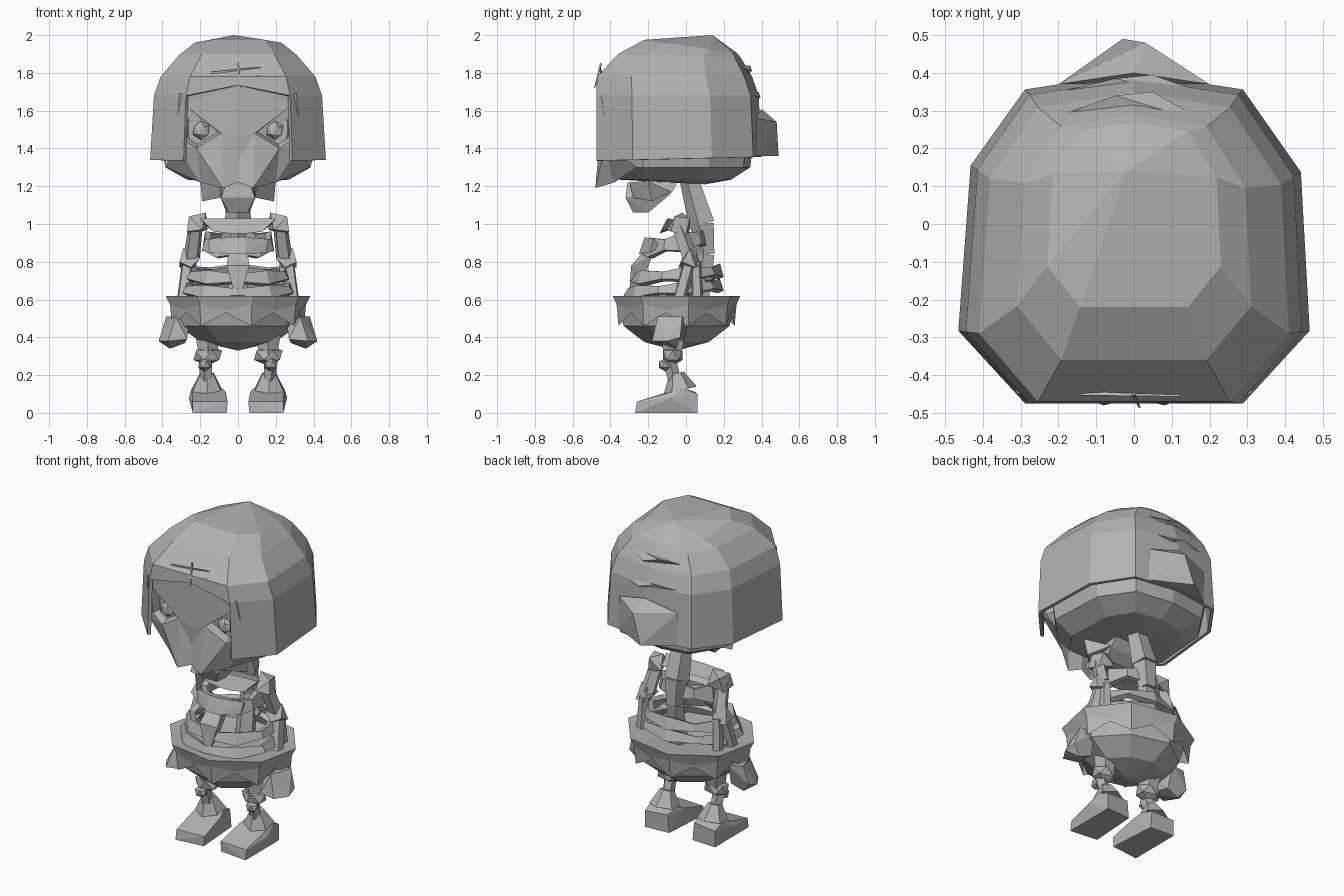
import bpy, bmesh
from math import cos, sin, pi
from mathutils import Vector

if "Cube" in bpy.data.objects:
    bpy.data.objects.remove(bpy.data.objects["Cube"])

grey = bpy.data.materials.new("bone_grey")
grey.use_nodes = True
grey.diffuse_color = (0.45, 0.45, 0.45, 1)
grey.node_tree.nodes["Principled BSDF"].inputs["Base Color"].default_value = (0.45, 0.45, 0.45, 1)


def finish(name, bm, thick=0):
    me = bpy.data.meshes.new(name)
    bm.to_mesh(me)
    bm.free()
    me.materials.append(grey)
    ob = bpy.data.objects.new(name, me)
    bpy.context.collection.objects.link(ob)
    if thick:
        mod = ob.modifiers.new("thickness", "SOLIDIFY")
        mod.thickness = thick
        mod.offset = -1
    return ob


def loft(name, rings, bottom=None, top=None, thick=0, skip=()):
    """Join rings upward; close the ends with a fan to a point."""
    bm = bmesh.new()
    vs = [[bm.verts.new(p) for p in r] for r in rings]
    n = len(rings[0])
    for k in range(len(rings) - 1):
        for i in range(n):
            if (k, i) not in skip:
                j = (i + 1) % n
                bm.faces.new((vs[k][i], vs[k][j], vs[k + 1][j], vs[k + 1][i]))
    for tip, ring in ((bottom, vs[0][::-1]), (top, vs[-1])):
        if tip:
            c = bm.verts.new(tip)
            for i in range(n):
                bm.faces.new((ring[i], ring[(i + 1) % n], c))
    bmesh.ops.delete(bm, geom=[v for v in bm.verts if not v.link_faces], context="VERTS")
    return finish(name, bm, thick)


def hull(name, pts):
    bm = bmesh.new()
    for p in pts:
        bm.verts.new(p)
    bmesh.ops.convex_hull(bm, input=bm.verts)
    bmesh.ops.recalc_face_normals(bm, faces=bm.faces)
    return finish(name, bm)


def mirrored(pts):
    return [(s * x, y, z) for s in (-1, 1) for x, y, z in pts]


def blob(name, loc, size):
    bm = bmesh.new()
    bmesh.ops.create_icosphere(bm, subdivisions=1, radius=1)
    for v in bm.verts:
        v.co = Vector(loc) + Vector([a * b for a, b in zip(v.co, size)])
    return finish(name, bm)


def bone(name, a, b, r0, r1, sides=5):
    a, b = Vector(a), Vector(b)
    bm = bmesh.new()
    bmesh.ops.create_cone(bm, cap_ends=True, segments=sides, radius1=r0, radius2=r1,
                          depth=(b - a).length)
    q = Vector((0, 0, 1)).rotation_difference(b - a)
    for v in bm.verts:
        v.co = q @ v.co + (a + b) / 2
    return finish(name, bm)


# Head outline: flat front, faceted sides, blunt back
OUTLINE = [(-.62, 0), (0, 0), (.62, 0), (1, .22), (.95, .7), (.62, .95), (0, 1),
           (-.62, .95), (-.93, .72), (-1, .22)]


def head_ring(z, w, front, back, tilt=0, peak=0):
    return [(x * w, front + t * (back - front), z - tilt * t + peak * (x == 0 and t == 0))
            for x, t in OUTLINE]


# Hair cap with an open, peaked front
loft("hair_cap", [head_ring(1.335, .465, -.475, .4, -.02), head_ring(1.68, .445, -.475, .385, 0, .055),
                  head_ring(1.78, .41, -.47, .35), head_ring(1.9, .31, -.36, .29, .02),
                  head_ring(1.975, .23, -.22, .27, .07)],
     top=(-.02, .14, 2.0), thick=.02, skip={(0, 0), (0, 1)})

# Skull under the hair
loft("skull", [head_ring(1.235, .27, -.36, .24), head_ring(1.3, .385, -.39, .34),
               head_ring(1.5, .425, -.39, .365), head_ring(1.72, .4, -.39, .34)],
     bottom=(0, .1, 1.21), top=(0, 0, 1.8))

# Face: half mask mirrored, with sunken eye sockets
P = {"crown": (0, -.46, 1.74), "temple": (.31, -.45, 1.69), "side": (.33, -.41, 1.42),
     "outer": (.285, -.445, 1.63), "inner": (.09, -.455, 1.48), "lower": (.22, -.43, 1.4),
     "corner": (.29, -.42, 1.45), "brow": (0, -.46, 1.46), "bridge": (0, -.45, 1.34),
     "muzzle": (.08, -.48, 1.19), "lip": (0, -.46, 1.22), "cheek": (.2, -.38, 1.22),
     "jowl": (.38, -.26, 1.3)}
FACES = ["crown brow inner", "crown inner outer", "crown outer temple", "temple outer corner side",
         "corner lower side", "outer inner lower corner", "inner brow bridge",
         "inner bridge muzzle", "inner muzzle lower", "bridge lip muzzle", "lower muzzle cheek",
         "lower cheek side", "side cheek jowl"]
bm = bmesh.new()
sockets = []
for s in (-1, 1):
    vs = {k: bm.verts.new((s * x, y, z)) for k, (x, y, z) in P.items()}
    for names in FACES:
        f = bm.faces.new([vs[k] for k in names.split()][::s])
        if names.startswith("outer inner"):
            sockets.append(f)
bmesh.ops.remove_doubles(bm, verts=bm.verts, dist=.001)
bmesh.ops.recalc_face_normals(bm, faces=bm.faces)
if sockets[0].normal.y > 0:
    bmesh.ops.reverse_faces(bm, faces=bm.faces)
bmesh.ops.inset_individual(bm, faces=sockets, thickness=.02, depth=-.05)
finish("face", bm)
for s, side in ((1, "left"), (-1, "right")):
    blob(side + "_eye", (s * .195, -.405, 1.495), (.05, .03, .05))

# Forehead splinters and loose hair slivers
for i, (a, b) in enumerate([((-.14, -.45, 1.8), (.12, -.455, 1.83)), ((0, -.45, 1.85), (.015, -.485, 1.72)),
                            ((.1, -.465, 1.78), (.26, -.44, 1.76))]):
    bone("forehead_splinter_%d" % i, a, b, .007, .003, 3)
for i, (z, y, w) in enumerate([(1.82, .315, .2), (1.68, .36, .28)]):
    hull("hair_sliver_%d" % i, [(-w, y - .03, z), (w, y - .05, z + .02), (.05, y + .035, z - .01),
                                (-.05, y + .025, z + .02), (0, y - .04, z - .05)])

# Tuft at the back of the head
hull("back_tuft", [(x * .2, .37, z) for x in (-1, 1) for z in (1.36, 1.56)]
     + [(-.03, .49, 1.36), (.03, .48, 1.54), (0, .4, 1.61)])

# Jaw
hull("jaw", mirrored([(.06, -.31, 1.22), (.09, -.32, 1.14), (.05, -.28, 1.06), (.06, -.2, 1.06),
                      (.1, -.08, 1.16), (.09, -.04, 1.23)]))
for s, side in ((1, "left"), (-1, "right")):
    hull(side + "_jaw_hinge", [(s * .09, -.28, 1.14), (s * .19, -.18, 1.12), (s * .2, -.2, 1.23),
                               (s * .1, -.08, 1.17), (s * .1, -.3, 1.22)])

# Spine
spine = [(0, .02, 1.24), (0, .09, 1.0), (0, .11, .84), (0, .07, .58)]
for i, r in enumerate([(.055, .075), (.07, .05), (.05, .06)]):
    bone("spine_%d" % i, spine[i], spine[i + 1], *r)
blob("vertebra", (0, .12, .72), (.08, .04, .035))


# Ribs: tilted uneven bands
def rib(name, z, w, front, back, h, tilt):
    cy, ry = (front + back) / 2, (back - front) / 2
    rings = [[(w * (1 - .08 * top) * cos(a), cy + ry * (1 - .08 * top) * sin(a),
               z + tilt * sin(a) + h * (top - .5) * (1 + .3 * (-1) ** k))
              for k, a in enumerate(2 * pi * i / 10 + .3 for i in range(10))] for top in (0, 1)]
    loft(name, rings, thick=.035)


rib("upper_rib", .9, .2, -.24, .12, .08, .03)
rib("middle_rib", .735, .285, -.3, .2, .055, .02)
rib("lower_rib", .66, .31, -.33, .2, .05, .02)
hull("breastbone", mirrored([(.05, -.23, .85), (.06, -.29, .78), (.02, -.3, .64),
                             (.03, -.22, .72), (.05, -.18, .83)]))
hull("chest_plate", mirrored([(.16, -.17, .92), (.15, -.19, .85), (.04, -.25, .84),
                              (.04, -.22, .93), (.14, -.13, .88)]))
hull("collar", mirrored([(.2, -.09, 1.03), (.13, -.13, .96), (.18, .01, 1.0), (.04, -.14, .95),
                         (.06, -.1, 1.03)]))


# Skirt with a zigzag hem, over a pelvis bowl
def skirt_ring(r, z, zig=0, n=16):
    return [(.38 * r * cos(a) * (1 + .04 * (-1) ** i), -.05 + .335 * r * sin(a) * (1 + .04 * (-1) ** i),
             z + zig * (-1) ** i) for i, a in enumerate(2 * pi * k / n + .2 for k in range(n))]


loft("skirt", [skirt_ring(.9, .495, -.035), skirt_ring(.93, .56, .015), skirt_ring(.99, .62)],
     top=(0, 0, .59))
loft("pelvis", [skirt_ring(.5, .375, 0, 8), skirt_ring(.82, .46, 0, 8), skirt_ring(.9, .56, 0, 8)],
     bottom=(0, -.05, .33), top=(0, -.05, .58))

for s, side in ((1, "left"), (-1, "right")):
    # Arm: shoulder, elbow, paired forearm bones, hand
    hull(side + "_shoulder", [(s * x, y, z) for x, y, z in
                              [(.26, -.06, 1.04), (.19, -.1, .97), (.17, -.02, 1.06), (.26, 0, .94),
                               (.16, .02, .97), (.24, .02, 1.03), (.27, -.08, .96)]])
    bone(side + "_upper_arm", (s * .225, -.04, .98), (s * .245, .02, .82), .04, .045)
    hull(side + "_elbow", [(s * x, y, z) for x, y, z in
                           [(.2, -.02, .82), (.25, -.04, .77), (.31, -.02, .8), (.29, .02, .87),
                            (.23, .05, .86), (.31, .05, .77), (.23, .08, .78)]])
    bone(side + "_forearm", (s * .265, .02, .8), (s * .29, -.04, .58), .035, .04)
    bone(side + "_rear_forearm", (s * .25, .05, .8), (s * .26, .06, .58), .03, .035)
    hull(side + "_hand", [(s * x, y, z) for x, y, z in
                          [(.33, -.15, .51), (.26, -.12, .46), (.27, -.17, .39), (.37, -.18, .38),
                           (.42, -.1, .38), (.36, -.05, .34), (.28, -.04, .37), (.38, -.02, .51),
                           (.29, 0, .5), (.41, -.03, .4)]])

    # Leg: knee, shin, ankle, foot
    bone(side + "_thigh", (s * .16, -.06, .42), (s * .16, -.07, .3), .07, .05)
    blob(side + "_knee", (s * .16, -.07, .305), (.085, .06, .055))
    blob(side + "_shin_joint", (s * .175, -.11, .255), (.04, .04, .035))
    bone(side + "_shin", (s * .17, -.09, .29), (s * .165, -.06, .17), .038, .035)
    bone(side + "_ankle", (s * .165, -.03, .12), (s * .165, -.05, .21), .09, .04, 6)
    hull(side + "_foot", [(s * x, y, z) for x, y, z in
                          [(.06, -.25, 0), (.24, -.27, 0), (.08, .05, 0), (.24, .06, 0),
                           (.055, -.25, .06), (.24, -.26, .06), (.26, -.08, .08), (.065, -.08, .11),
                           (.08, -.03, .13), (.245, -.01, .13), (.09, .05, .11), (.24, .06, .1)]])
